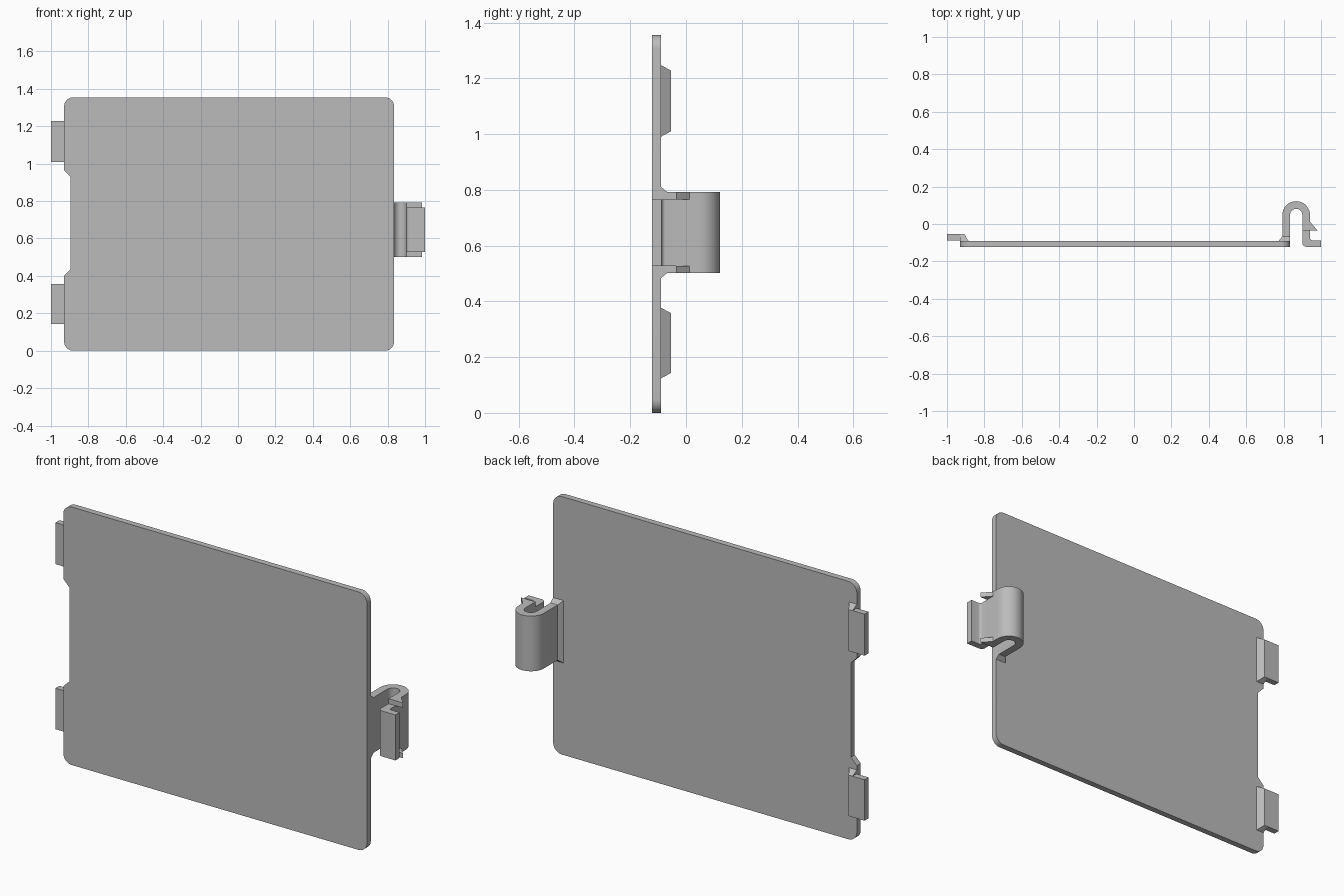
import bpy, bmesh
from math import sin, cos, radians

if "Cube" in bpy.data.objects:
    bpy.data.objects.remove(bpy.data.objects["Cube"], do_unlink=True)

grey = bpy.data.materials.new("plain grey plastic")
grey.use_nodes = True
grey.diffuse_color = (0.5, 0.5, 0.5, 1)
grey.node_tree.nodes["Principled BSDF"].inputs["Base Color"].default_value = (0.5, 0.5, 0.5, 1)


def loft(name, loop_a, loop_b):
    """Closed solid between two matching loops of points."""
    bm = bmesh.new()
    a = [bm.verts.new(p) for p in loop_a]
    b = [bm.verts.new(p) for p in loop_b]
    bm.faces.new(a)
    bm.faces.new(b)
    for i in range(len(a)):
        j = (i + 1) % len(a)
        bm.faces.new((a[i], a[j], b[j], b[i]))
    bmesh.ops.recalc_face_normals(bm, faces=bm.faces)
    mesh = bpy.data.meshes.new(name)
    bm.to_mesh(mesh)
    bm.free()
    mesh.materials.append(grey)
    obj = bpy.data.objects.new(name, mesh)
    bpy.context.collection.objects.link(obj)
    bpy.ops.object.select_all(action="DESELECT")
    obj.select_set(True)
    bpy.context.view_layer.objects.active = obj
    bpy.ops.object.shade_smooth_by_angle(angle=radians(30))
    return obj


def upright(name, outline, z0, z1):
    """Extrude an (x, y) outline upward."""
    return loft(name, [(x, y, z0) for x, y in outline], [(x, y, z1) for x, y in outline])


def arc(cx, cy, r, start, end, steps=8):
    angles = [radians(start + (end - start) * i / steps) for i in range(steps + 1)]
    return [(cx + r * cos(t), cy + r * sin(t)) for t in angles]


def rect(x0, x1, z0, z1, y):
    return [(x0, y, z0), (x1, y, z0), (x1, y, z1), (x0, y, z1)]


FRONT, BACK = -0.122, -0.09
LEFT, RIGHT, TOP = -0.93, 0.835, 1.355
R = 0.05

# Cover plate with rounded corners and a notch in one edge
outline = (arc(LEFT + R, R, R, 180, 270) + arc(RIGHT - R, R, R, 270, 360)
           + arc(RIGHT - R, TOP - R, R, 0, 90) + arc(LEFT + R, TOP - R, R, 90, 180)
           + [(LEFT, 0.965), (-0.895, 0.93), (-0.895, 0.435), (LEFT, 0.4)])
loft("cover_plate", [(x, FRONT, z) for x, z in outline], [(x, BACK, z) for x, z in outline])

# Hooking tabs, each on a sloped base
for label, z0, z1 in (("lower", 0.143, 0.358), ("upper", 1.01, 1.228)):
    upright(label + "_tab", [(-1, -0.087), (-0.92, -0.087), (-0.92, -0.054), (-1, -0.054)], z0, z1)
    loft(label + "_tab_base", rect(LEFT, -0.885, z0 - 0.02, z1 + 0.02, BACK - 0.001),
         rect(LEFT, -0.907, z0, z1, -0.054))

# Spring clip: U-shaped strip with a flared root
CX, CY = 0.867, 0.048
Z0, Z1 = 0.502, 0.792
NARROW0, NARROW1 = 0.527, 0.766
u_outline = ([(0.793, BACK)] + arc(CX, CY, 0.074, 180, 0, 20) + [(0.941, -0.036), (0.9, -0.036)]
             + arc(CX, CY, 0.033, 0, 180, 16) + [(0.834, BACK)])
upright("clip_spring", u_outline, Z0, Z1)
loft("clip_root", rect(0.773, RIGHT, Z0 - 0.02, Z1 + 0.02, BACK - 0.001),
     rect(0.793, RIGHT, Z0, Z1, -0.067))

# Thumb latch: narrower leg turning out into a foot
latch = ([(0.9, -0.03)] + arc(0.922, FRONT + 0.022, 0.022, 180, 270, 6)
         + [(1, FRONT), (1, -0.087)] + arc(0.953, -0.075, 0.012, 270, 180, 4) + [(0.941, -0.03)])
upright("clip_thumb_latch", latch, NARROW0, NARROW1)

# Catch teeth at both ends of the clip
tooth = [(0.935, 0.012), (0.941, 0.012), (0.983, -0.036), (0.935, -0.036)]
upright("lower_catch_tooth", tooth, Z0, NARROW0)
upright("upper_catch_tooth", tooth, NARROW1, Z1)
